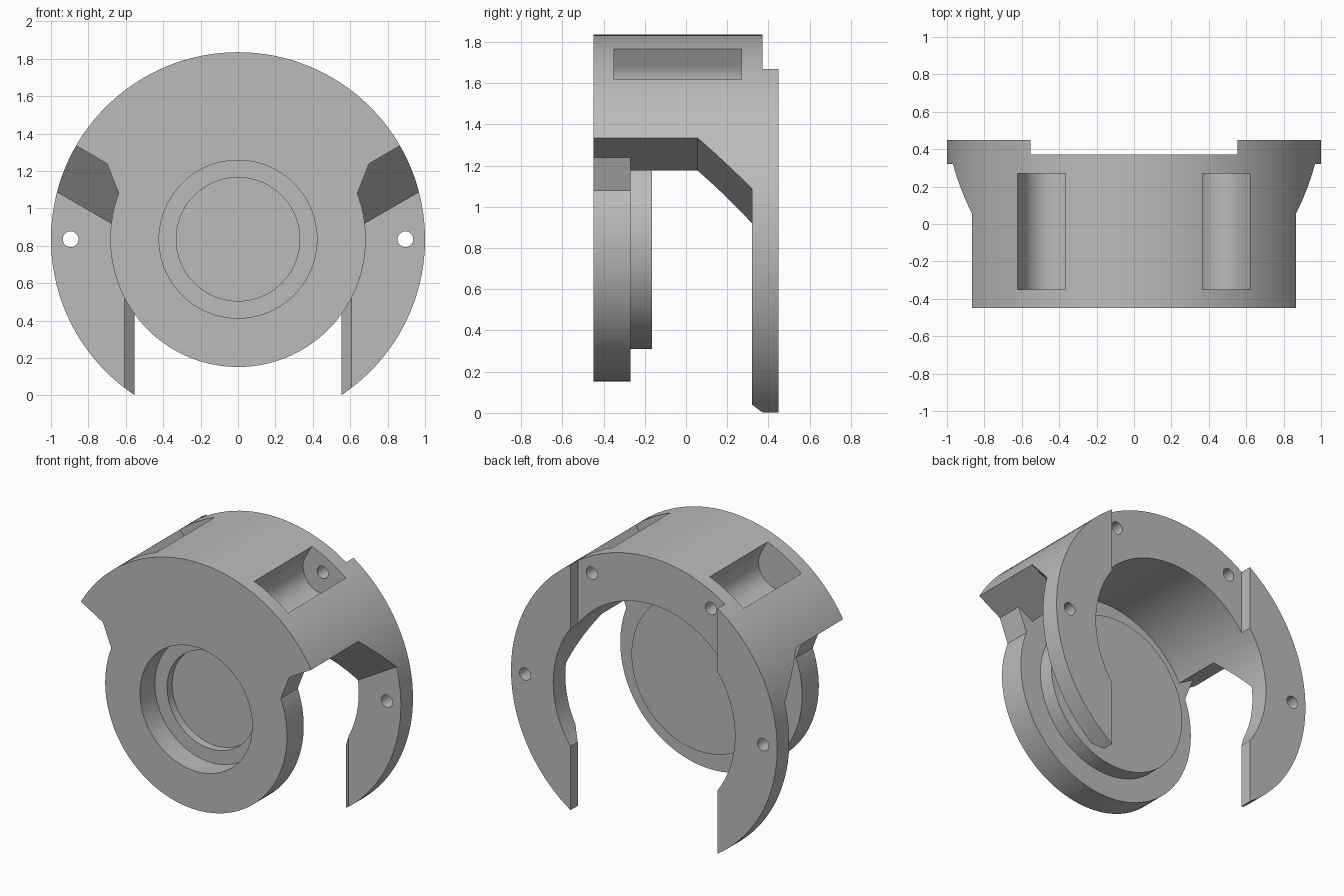
import bpy
import bmesh
from math import sin, cos, radians, pi
from mathutils import Vector

CENTRE_Z = 0.835      # height of the housing axis
OUTER, INNER = 1.0, 0.683
FRONT, BACK = -0.45, 0.45

if "Cube" in bpy.data.objects:
    bpy.data.objects.remove(bpy.data.objects["Cube"], do_unlink=True)

grey = bpy.data.materials.new("plain_grey")
grey.use_nodes = True
grey.diffuse_color = (0.5, 0.5, 0.5, 1)
grey.node_tree.nodes["Principled BSDF"].inputs["Base Color"].default_value = (0.5, 0.5, 0.5, 1)


def arc(radius, start, end, steps, cx=0.0):
    """Points on an arc, angles in degrees."""
    angles = [radians(start + (end - start) * i / steps) for i in range(steps + 1)]
    return [(cx + radius * cos(a), radius * sin(a)) for a in angles]


def prism(name, points, low, high, place):
    """Extrude a profile from low to high; place maps (a, b, t) to space about the axis."""
    bm = bmesh.new()
    ends = [[bm.verts.new(Vector(place(a, b, t)) + Vector((0, 0, CENTRE_Z)))
             for a, b in points] for t in (low, high)]
    bm.faces.new(ends[0])
    bm.faces.new(ends[1])
    for i in range(len(points)):
        j = (i + 1) % len(points)
        bm.faces.new((ends[0][i], ends[0][j], ends[1][j], ends[1][i]))
    bmesh.ops.recalc_face_normals(bm, faces=bm.faces)
    mesh = bpy.data.meshes.new(name)
    bm.to_mesh(mesh)
    bm.free()
    mesh.materials.append(grey)
    obj = bpy.data.objects.new(name, mesh)
    bpy.context.collection.objects.link(obj)
    return obj


def along_y(a, b, t):
    return (a, t, b)


def disc(name, radius, low, high, x=0.0, z=0.0, steps=128):
    points = [(px + x, pz + z) for px, pz in arc(radius, 0, 360, steps)[:-1]]
    return prism(name, points, low, high, along_y)


def combine(target, tool, operation="DIFFERENCE"):
    """Apply a boolean and discard the tool."""
    tool.hide_render = True
    mod = target.modifiers.new(tool.name, "BOOLEAN")
    mod.operation = operation
    mod.solver = "EXACT"
    mod.object = tool
    bpy.context.view_layer.objects.active = target
    bpy.ops.object.modifier_apply(modifier=mod.name)
    bpy.data.objects.remove(tool, do_unlink=True)


# Outer tube
housing = disc("housing", OUTER, FRONT, BACK)
combine(housing, disc("cavity", INNER, -1, 1))

# Side openings: cut below a radial plane, sloping down to the rear flange
opening = [(-0.8, 0), (0.055, 0), (0.32, -0.265), (0.32, -1.5), (-0.8, -1.5)]
c30, s30 = cos(pi / 6), sin(pi / 6)
for side in (1, -1):
    combine(housing, prism("side_opening", opening, 0, 1.5,
            lambda y, n, u: (side * (u * c30 - n * s30), y, u * s30 + n * c30)))

# Lower gap between the flange legs, with bevelled front edges
gap = [(0.607, -0.8), (0.607, 0.32), (0.553, 0.372), (0.553, 0.8)]
gap += [(-x, y) for x, y in reversed(gap)]
combine(housing, prism("lower_gap", gap, -1.5, 0, lambda x, y, z: (x, y, z)))

# Shallow step across the rear of the top
step = [(-0.553, 0.0), (0.553, 0.0), (0.553, 1.5), (-0.553, 1.5)]
combine(housing, prism("rear_step", step, 0.372, 0.8, along_y))

# Front plate: round disc with sloped shoulders tucked into the tube
plate = arc(0.809, 30, 150, 48) + arc(INNER, 159, 381, 80)
combine(housing, prism("front_plate", plate, FRONT, -0.27, along_y), "UNION")
combine(housing, disc("inner_boss", 0.525, -0.36, -0.165), "UNION")

# Stepped recess in the front
combine(housing, disc("front_bore", 0.422, -0.8, -0.29))
combine(housing, disc("bore_floor", 0.33, -0.8, -0.235))

# Rounded screw pockets on top
pocket = arc(0.147, 90, 270, 32, cx=0.895) + [(1.3, -0.147), (1.3, 0.147)]
for angle in (60, 120):
    c, s = cos(radians(angle)), sin(radians(angle))
    combine(housing, prism("screw_pocket", pocket, -0.35, 0.27,
            lambda u, v, y: (u * c - v * s, y, u * s + v * c)))

# Screw holes through the rear flange
for angle in (0, 60, 120, 180):
    a = radians(angle)
    combine(housing, disc("screw_hole", 0.042, 0.2, 0.8,
                          0.895 * cos(a), 0.895 * sin(a), 32))

# Smooth the curved walls and keep the edges sharp
bpy.ops.object.select_all(action="DESELECT")
housing.select_set(True)
bpy.context.view_layer.objects.active = housing
bpy.ops.object.shade_smooth_by_angle(angle=radians(25))
